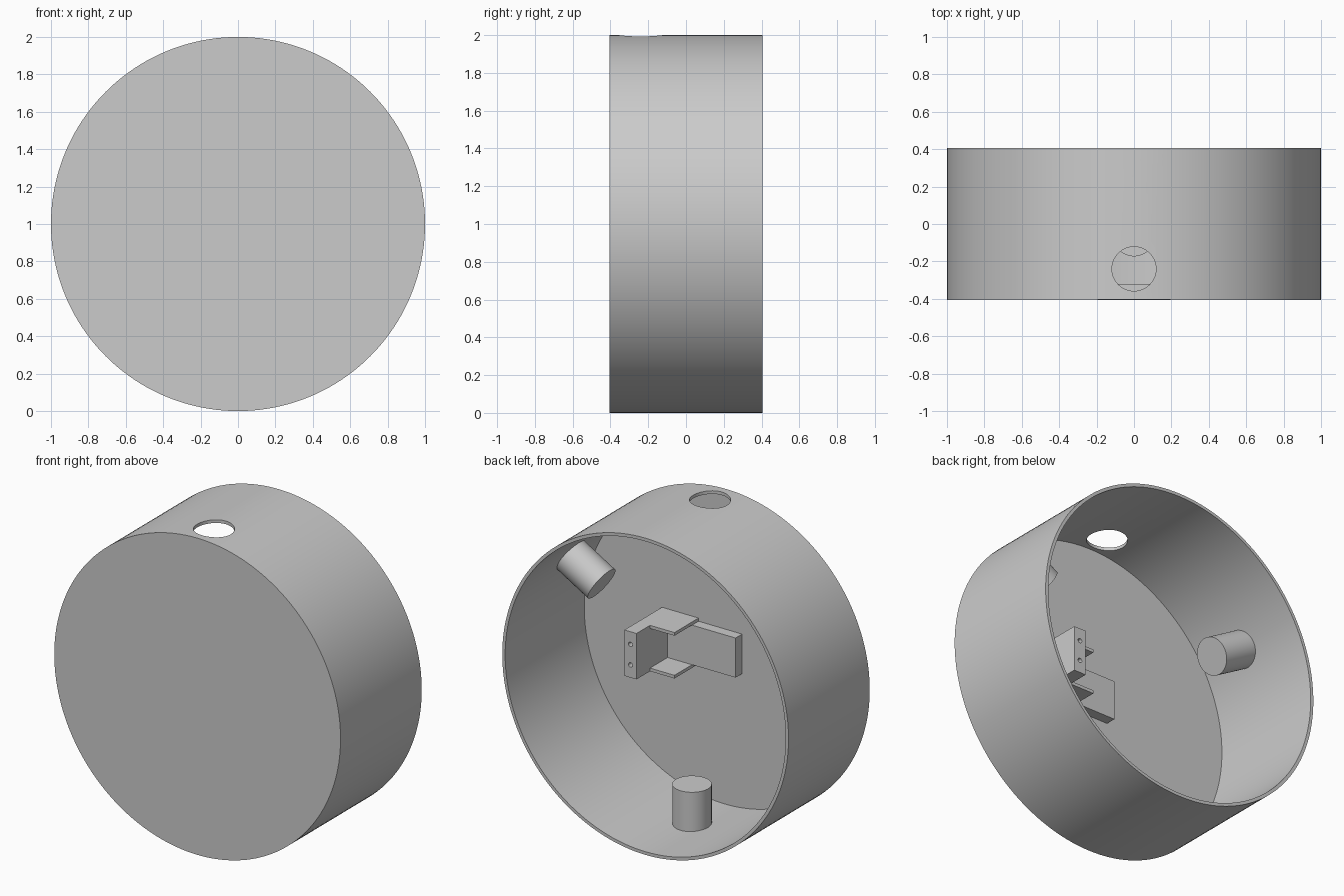
import bpy
import math
from mathutils import Vector

cube = bpy.data.objects.get("Cube")
if cube:
    bpy.data.objects.remove(cube, do_unlink=True)

grey = bpy.data.materials.new("plain_grey")
grey.use_nodes = True
grey.diffuse_color = (0.6, 0.6, 0.6, 1)
grey.node_tree.nodes["Principled BSDF"].inputs["Base Color"].default_value = (0.6, 0.6, 0.6, 1)


def cylinder(name, radius, start, end, sides=64):
    """Cylinder running between two points."""
    a, b = Vector(start), Vector(end)
    axis = b - a
    bpy.ops.mesh.primitive_cylinder_add(
        vertices=sides, radius=radius, depth=axis.length, location=(a + b) / 2,
        rotation=axis.to_track_quat("Z", "Y").to_euler())
    return finish(name)


def box(name, low, high):
    """Box between two opposite corners."""
    a, b = Vector(low), Vector(high)
    bpy.ops.mesh.primitive_cube_add(size=1, location=(a + b) / 2)
    bpy.context.object.scale = b - a
    return finish(name)


def finish(name):
    obj = bpy.context.object
    obj.name = name
    obj.data.materials.append(grey)
    bpy.ops.object.transform_apply(location=False, rotation=True, scale=True)
    return obj


def cut(obj, cutter):
    """Subtract the cutter, then discard it."""
    cutter.hide_render = True
    mod = obj.modifiers.new("cut", "BOOLEAN")
    mod.operation = "DIFFERENCE"
    mod.solver = "EXACT"
    mod.object = cutter
    bpy.context.view_layer.objects.active = obj
    bpy.ops.object.modifier_apply(modifier=mod.name)
    bpy.data.objects.remove(cutter, do_unlink=True)


def smooth(obj):
    bpy.ops.object.select_all(action="DESELECT")
    obj.select_set(True)
    bpy.context.view_layer.objects.active = obj
    bpy.ops.object.shade_smooth_by_angle(angle=math.radians(30))


HALF = 0.405           # half the drum depth
WALL = 0.02
FLOOR = WALL - HALF    # inner face of the closed front

# Drum: closed at the front, open at the back, with a round hole on top
drum = cylinder("drum_shell", 1, (0, -HALF, 1), (0, HALF, 1), 160)
cut(drum, cylinder("bore", 1 - WALL, (0, FLOOR, 1), (0, 1, 1), 160))
cut(drum, cylinder("top_hole", 0.118, (0, -0.24, 1.6), (0, -0.24, 2.2)))
smooth(drum)

# Three pegs pointing inward from the wall
for i, angle in enumerate((30, 150, 270)):
    c, s = math.cos(math.radians(angle)), math.sin(math.radians(angle))
    smooth(cylinder(f"wall_peg_{i + 1}", 0.113,
                    (0.99 * c, -0.06, 1 + 0.99 * s),
                    (0.73 * c, -0.06, 1 + 0.73 * s)))

# Bracket: upright block with two screw holes
root = FLOOR - 0.01
block = box("bracket_block", (0.353, root, 0.855), (0.437, -0.01, 1.145))
for z in (0.935, 1.065):
    cut(block, cylinder("screw_hole", 0.014, (0.395, -0.15, z), (0.395, 0.1, z), 24))
smooth(block)

# Bracket flanges above and below the arm
for name, z in (("lower_flange", 0.855), ("upper_flange", 1.125)):
    box(name, (0.182, root, z), (0.36, -0.145, z + 0.02))

# Flat arm lying on the closed front
box("flat_arm", (-0.122, root, 0.875), (0.36, -0.32, 1.125))
